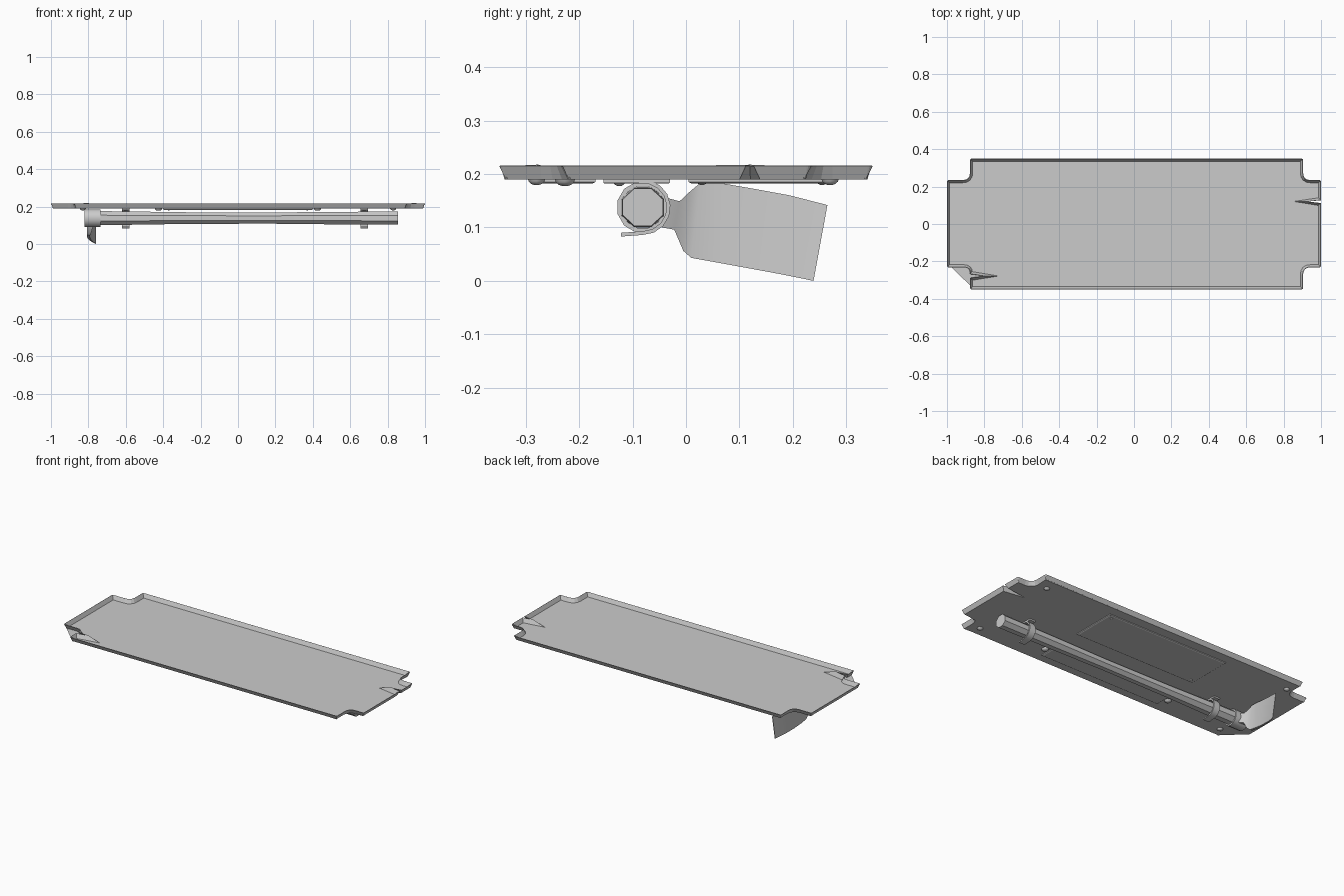
import bpy, bmesh
from math import pi, cos, sin
from mathutils import Vector

if "Cube" in bpy.data.objects:
    bpy.data.objects.remove(bpy.data.objects["Cube"])

def make(name, bm, smooth=None):
    bmesh.ops.recalc_face_normals(bm, faces=bm.faces)
    me = bpy.data.meshes.new(name)
    bm.to_mesh(me)
    bm.free()
    ob = bpy.data.objects.new(name, me)
    bpy.context.collection.objects.link(ob)
    if smooth:
        bpy.ops.object.select_all(action='DESELECT')
        ob.select_set(True)
        bpy.context.view_layer.objects.active = ob
        bpy.ops.object.shade_smooth_by_angle(angle=smooth)
    return ob

def loft(name, rings, closed=False, smooth=None):
    """Skin a list of equal-length rings; cap the ends or join them."""
    bm = bmesh.new()
    vs = [[bm.verts.new(p) for p in r] for r in rings]
    n = len(vs[0])
    pairs = list(zip(vs, vs[1:])) + ([(vs[-1], vs[0])] if closed else [])
    for a, b in pairs:
        for i in range(n):
            j = (i + 1) % n
            bm.faces.new((a[i], a[j], b[j], b[i]))
    if not closed:
        bm.faces.new(vs[0])
        bm.faces.new(vs[-1])
    return make(name, bm, smooth)

# ---- tray: notched outline with two torn slits, (x, y, corner radius)
corners = [(1, -.232, .01), (1, .112, 0), (.93, .12, 0), (1, .127, 0), (1, .235, .01),
           (.904, .235, .04), (.904, .35, .01), (-.877, .35, .01), (-.877, .235, .04),
           (-1, .235, .01), (-1, -.232, .01), (-.877, -.232, .033), (-.877, -.268, 0),
           (-.8, -.278, 0), (-.877, -.288, 0), (-.877, -.35, .01), (.904, -.35, .01),
           (.904, -.232, .04)]
outline = []
for i, (x, y, r) in enumerate(corners):
    p = Vector((x, y))
    if r == 0:
        outline.append(p)
        continue
    a = p + (Vector(corners[i - 1][:2]) - p).normalized() * r
    b = p + (Vector(corners[(i + 1) % len(corners)][:2]) - p).normalized() * r
    for k in range(5):
        t = k / 4
        outline.append(a * (1 - t) ** 2 + p * 2 * t * (1 - t) + b * t * t)

def inset(pts, d, limit):
    out = []
    for i, p in enumerate(pts):
        e1 = (p - pts[i - 1]).normalized()
        e2 = (pts[(i + 1) % len(pts)] - p).normalized()
        n1, n2 = Vector((-e1.y, e1.x)), Vector((-e2.y, e2.x))
        v = (n1 + n2) / max(1 + n1.dot(n2), .001) * d
        if v.length > limit:
            v = v.normalized() * limit
        out.append(p + v)
    return out

FLOOR, RIM = .19, .215
bm = bmesh.new()
top = [bm.verts.new((p.x, p.y, RIM)) for p in outline]
low = [bm.verts.new((p.x, p.y, FLOOR)) for p in inset(outline, .013, .075)]
floor = bm.faces.new(low[::-1])
for i in range(len(top)):
    j = (i + 1) % len(top)
    bm.faces.new((low[i], low[j], top[j], top[i]))
me = bpy.data.meshes.new("tray")
bm.to_mesh(me)
bm.free()
tray = bpy.data.objects.new("tray", me)
bpy.context.collection.objects.link(tray)
sol = tray.modifiers.new("thickness", 'SOLIDIFY')
sol.thickness = .003
sol.offset = -1

# ---- thin bevelled plates under the tray
def plate(name, x0, x1, y0, y1, b=.006, z=.182):
    def ring(i, h):
        return [(x0 + i, y0 + i, h), (x1 - i, y0 + i, h), (x1 - i, y1 - i, h), (x0 + i, y1 - i, h)]
    loft(name, [ring(0, FLOOR + .001), ring(0, z + .003), ring(b, z)])

plate("large_under_plate", -.4, .4, .005, .28)
plate("small_under_plate", -.4, .4, -.285, -.17)

# ---- domed bolts
def bolt(name, x, y, r=.017, h=.012):
    rings = []
    for k in range(4):
        t = k / 3 * pi / 2 * .85
        rings.append([(x + r * cos(t) * cos(a), y + r * cos(t) * sin(a), FLOOR + .001 - h * sin(t))
                      for a in [i * pi / 5 for i in range(10)]])
    loft(name, rings, smooth=.7)

for sx in (-1, 1):
    bolt("corner_bolt", sx * .83, -.28)
    bolt("corner_bolt", sx * .83, .27)
    bolt("edge_bolt", sx * .425, -.227, .02, .014)
bolt("plate_bolt", .37, .255, .012)
bolt("plate_bolt", -.37, .03, .012)

# ---- octagonal tool handle, thinner in the middle
CY, CZ = -.081, .138
def circle(x, r, n=8, sy=1.08):
    return [(x, CY + sy * r * cos(pi / n + i * 2 * pi / n), CZ + r * sin(pi / n + i * 2 * pi / n))
            for i in range(n)]

loft("tool_handle", [circle(x, r) for x, r in
     [(-.815, .041), (-.6, .039), (-.3, .034), (.15, .032), (.5, .036), (.855, .038)]], smooth=.6)

# ---- tool head: eye collar and curved blade
loft("tool_eye", [circle(-.822, .040, 12, 1), circle(-.822, .049, 12, 1), circle(-.735, .049, 12, 1),
                  circle(-.735, .040, 12, 1)], closed=True, smooth=.6)
# top y, top z, bottom y, bottom z, x, half thickness
stations = [(-.045, .158, -.045, .100, -.782, .020), (-.012, .149, -.022, .096, -.790, .016),
            (.006, .166, -.005, .056, -.797, .011), (.026, .183, .010, .043, -.800, .008),
            (.060, .184, .060, .034, -.799, .007), (.130, .172, .115, .024, -.793, .006),
            (.195, .160, .180, .012, -.780, .004), (.265, .142, .239, .0, -.760, .0015)]
loft("tool_blade", [[(x - h, ty, tz), (x + h, ty, tz), (x + h, by, bz), (x - h, by, bz)]
                    for ty, tz, by, bz, x, h in stations], smooth=.6)

# ---- hook straps that hold the handle
def strap(x, w=.02, ri=.045, ro=.052):
    path = [((-.122, .090), (-.122, .083))]
    for k in range(9):
        a = -pi / 2 + k * pi * 1.05 / 8
        path.append(((CY + ri * cos(a), CZ + ri * sin(a)), (CY + ro * cos(a), CZ + ro * sin(a))))
    loft("handle_strap", [[(x - w, *i), (x + w, *i), (x + w, *o), (x - w, *o)] for i, o in path],
         smooth=.6)
    plate("strap_base", x - w, x + w, -.155, -.03, .002)
    bolt("strap_bolt", x, -.125, .014, .014)

for x in (-.6, .675):
    strap(x)
